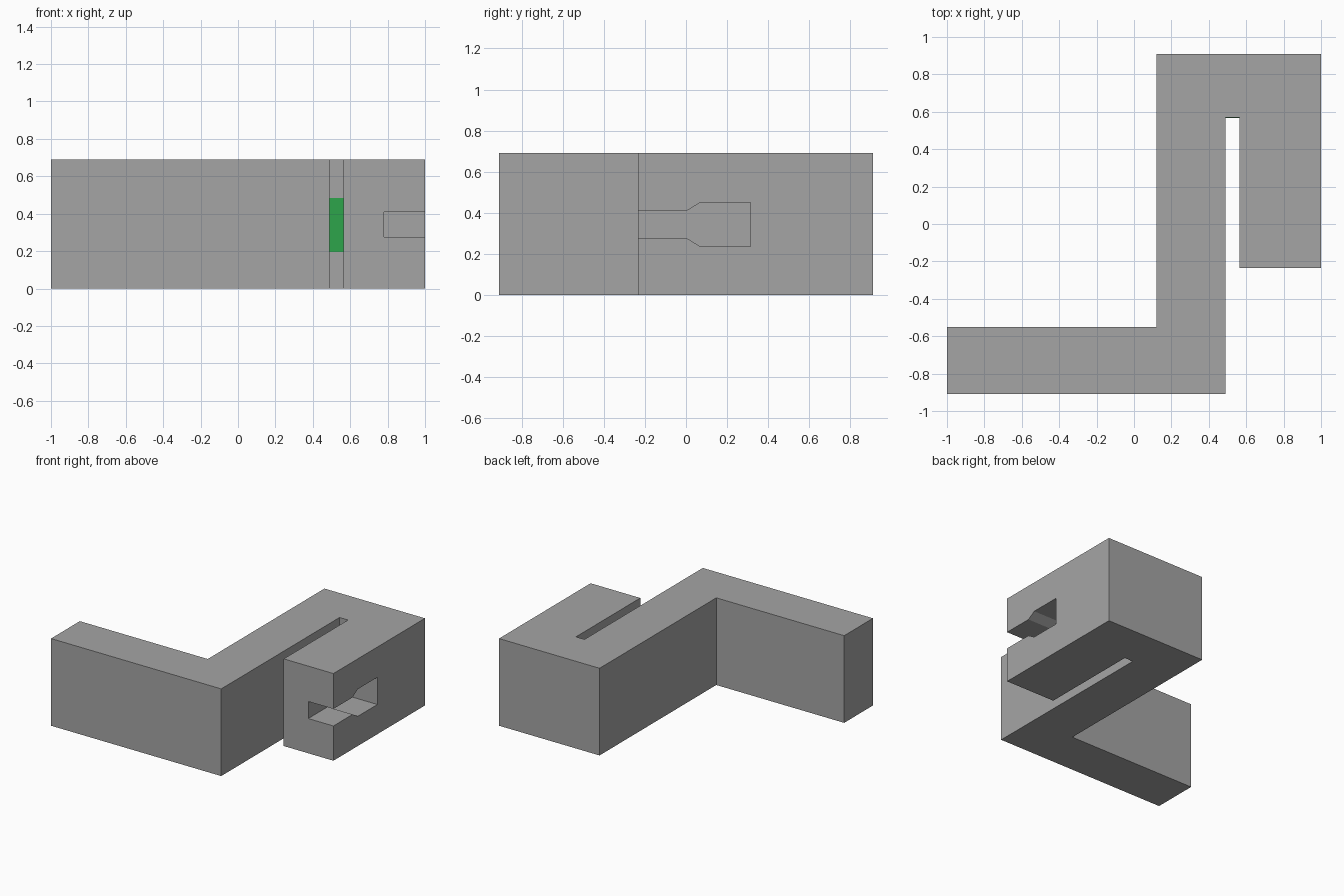
import bpy, bmesh
from mathutils import Vector

if "Cube" in bpy.data.objects:
    bpy.data.objects.remove(bpy.data.objects["Cube"])

HEIGHT = 0.69


def material(name, color):
    m = bpy.data.materials.new(name)
    m.diffuse_color = (*color, 1.0)
    m.use_nodes = True
    m.node_tree.nodes["Principled BSDF"].inputs["Base Color"].default_value = m.diffuse_color
    return m


def prism(name, points, offset, mat):
    """Extrude a flat outline of 3D points along offset."""
    bm = bmesh.new()
    face = bm.faces.new([bm.verts.new(p) for p in points])
    ext = bmesh.ops.extrude_face_region(bm, geom=[face])
    top = [v for v in ext["geom"] if isinstance(v, bmesh.types.BMVert)]
    bmesh.ops.translate(bm, verts=top, vec=Vector(offset))
    bmesh.ops.recalc_face_normals(bm, faces=bm.faces)
    mesh = bpy.data.meshes.new(name)
    bm.to_mesh(mesh)
    bm.free()
    mesh.materials.append(mat)
    obj = bpy.data.objects.new(name, mesh)
    bpy.context.collection.objects.link(obj)
    return obj


grey = material("grey", (0.376, 0.376, 0.376))
green = material("green", (0.027, 0.376, 0.07))

# Hooked body: foot, long column, bridge and short hanging arm
outline = [(-1, -0.91), (0.49, -0.91), (0.49, 0.57), (0.565, 0.57),
           (0.565, -0.235), (1, -0.235), (1, 0.91), (0.12, 0.91),
           (0.12, -0.55), (-1, -0.55)]
body = prism("hooked_body", [(x, y, 0) for x, y in outline], (0, 0, HEIGHT), grey)

# Keyhole pocket in the outer side of the arm, open at its front end
lower = [(-0.3, 0.275), (0.005, 0.275), (0.07, 0.235), (0.315, 0.235)]
upper = [(0.315, 0.45), (0.07, 0.45), (0.005, 0.41), (-0.3, 0.41)]
cutter = prism("pocket_cutter", [(0.78, y, z) for y, z in lower + upper],
               (0.3, 0, 0), grey)
cutter.hide_render = True
cutter.hide_viewport = True
cut = body.modifiers.new("pocket", "BOOLEAN")
cut.operation = "DIFFERENCE"
cut.solver = "EXACT"
cut.object = cutter

# Green patch on the inner end wall of the slot
prism("slot_patch", [(0.49, 0.572, 0.195), (0.565, 0.572, 0.195),
                     (0.565, 0.572, 0.485), (0.49, 0.572, 0.485)],
      (0, -0.006, 0), green)
